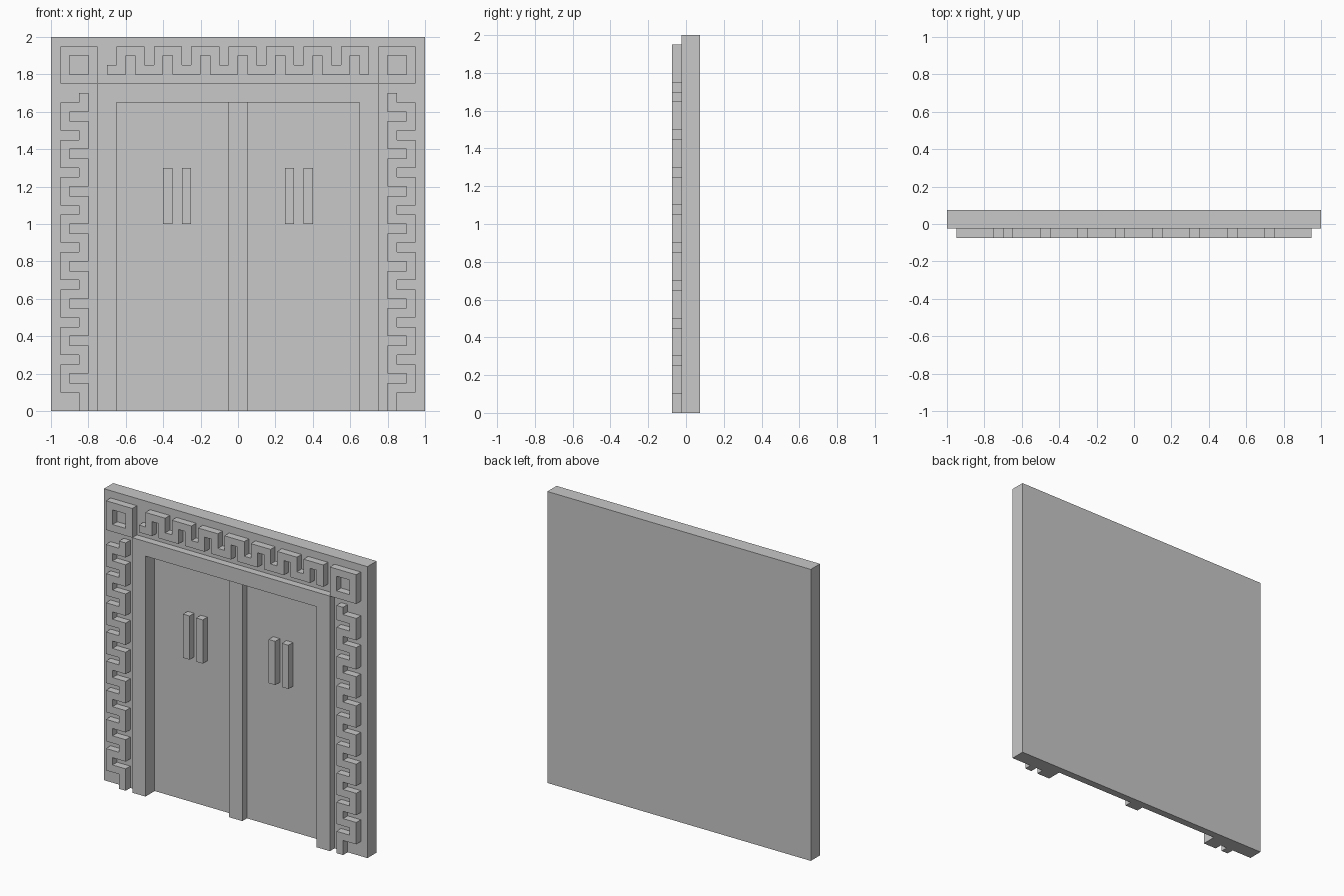
import bpy
import bmesh
from mathutils import Vector

if "Cube" in bpy.data.objects:
    bpy.data.objects.remove(bpy.data.objects["Cube"], do_unlink=True)

STEP = 0.05            # ornament strip width and relief depth
FACE = -0.025          # front plane of the wall slab
DOOR = 0.025           # front plane of the recessed doors

stone = bpy.data.materials.new("grey_stone")
stone.use_nodes = True
stone.diffuse_color = (0.58, 0.58, 0.58, 1)
stone.node_tree.nodes["Principled BSDF"].inputs["Base Color"].default_value = stone.diffuse_color


def plate(name, outline, back=FACE, depth=STEP, rim=None):
    """Extrude an (x, z) outline forward; rim leaves only a border of that width."""
    bm = bmesh.new()
    face = bm.faces.new([bm.verts.new((x, back, z)) for x, z in outline])
    bm.normal_update()
    if rim:
        bmesh.ops.inset_region(bm, faces=[face], thickness=rim,
                               use_boundary=True, use_even_offset=True)
        bmesh.ops.delete(bm, geom=[face], context='FACES')
    out = bmesh.ops.extrude_face_region(bm, geom=bm.faces[:], use_keep_orig=True)
    verts = [v for v in out["geom"] if isinstance(v, bmesh.types.BMVert)]
    bmesh.ops.translate(bm, verts=verts, vec=Vector((0, -depth, 0)))
    bmesh.ops.recalc_face_normals(bm, faces=bm.faces[:])
    mesh = bpy.data.meshes.new(name)
    bm.to_mesh(mesh)
    bm.free()
    mesh.materials.append(stone)
    obj = bpy.data.objects.new(name, mesh)
    bpy.context.collection.objects.link(obj)
    return obj


def box(x0, x1, z0, z1):
    return [(x0, z0), (x1, z0), (x1, z1), (x0, z1)]


def key_band(start, first, count, end):
    """Outline of a meander strip as (along, across) points."""
    s = STEP
    far, near = [(start, s)], [(start, 0)]
    for i in range(count):
        u = first + 4 * s * i
        far += [(u, s), (u, 3 * s), (u + 3 * s, 3 * s), (u + 3 * s, s)]
        near += [(u + s, 0), (u + s, 2 * s), (u + 2 * s, 2 * s), (u + 2 * s, 0)]
    if end > far[-1][0] + 0.001:
        far.append((end, s))
    near.append((end, 0))
    return far + near[::-1]


# Wall slab with a shallow recess for the doors
wall = plate("wall_slab", box(-1, 1, 0, 2), back=0.075, depth=0.1)
cutter = plate("door_recess_cutter", box(-0.65, 0.65, -0.1, 1.65), back=DOOR, depth=0.2)
cutter.hide_render = True
cutter.hide_viewport = True
recess = wall.modifiers.new("door_recess", 'BOOLEAN')
recess.operation = 'DIFFERENCE'
recess.solver = 'EXACT'
recess.object = cutter

# Door frame: two posts and lintel in one outline
half = [(0.65, 1.65), (0.65, 0), (0.75, 0), (0.75, 1.75)]
plate("door_frame", half + [(-x, z) for x, z in reversed(half)])

# Centre post between the doors
plate("centre_post", box(-STEP, STEP, 0, 1.65), back=DOOR)

# Meander strip above the door
plate("top_key_band", [(u, 1.8 + v) for u, v in key_band(-0.7, -0.65, 7, 0.7)])

# Mirrored side strips, corner squares and door handles
side_band = key_band(0, 0.1, 8, 1.7)
for side, sign in (("left", 1), ("right", -1)):
    plate(f"{side}_key_band", [(sign * (0.8 + v), u) for u, v in side_band])
    plate(f"{side}_corner_square",
          [(sign * x, z) for x, z in box(0.75, 0.95, 1.75, 1.95)], rim=STEP)
    for part, x in (("inner", 0.25), ("outer", 0.35)):
        plate(f"{side}_{part}_handle",
              [(sign * px, z) for px, z in box(x, x + STEP, 1.0, 1.3)], back=DOOR)
